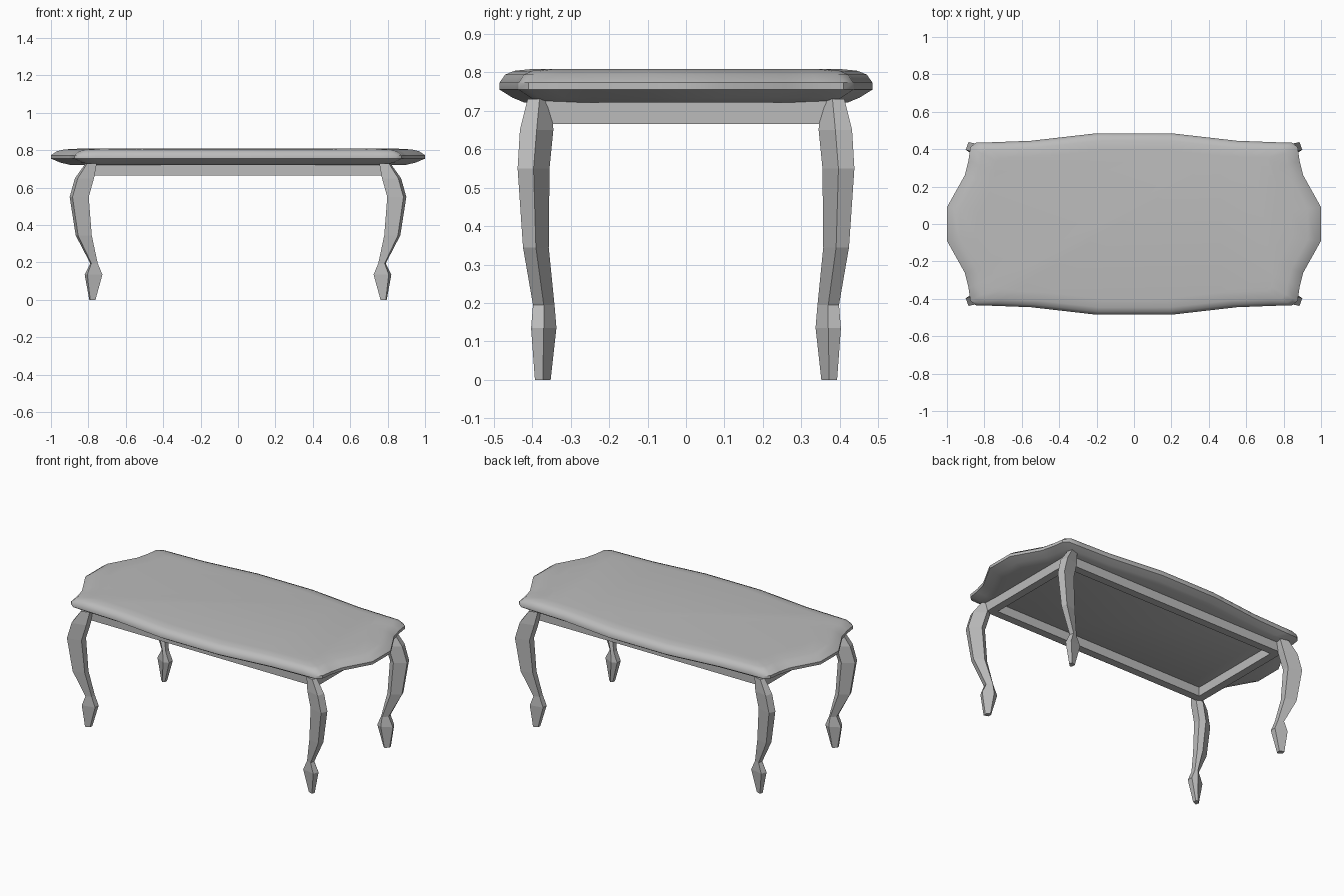
import bpy, bmesh, math

cube = bpy.data.objects.get("Cube")
if cube:
    bpy.data.objects.remove(cube, do_unlink=True)

GREY = (0.5, 0.5, 0.5, 1.0)
mat = bpy.data.materials.new("plain grey")
mat.use_nodes = True
mat.diffuse_color = GREY
mat.node_tree.nodes["Principled BSDF"].inputs["Base Color"].default_value = GREY


def loft(name, rings, smooth=None):
    """Skin closed rings of equal length and cap both ends."""
    bm = bmesh.new()
    loops = [[bm.verts.new(p) for p in ring] for ring in rings]
    n = len(loops[0])
    for low, high in zip(loops, loops[1:]):
        for i in range(n):
            j = (i + 1) % n
            bm.faces.new((low[i], low[j], high[j], high[i]))
    bm.faces.new(loops[0])
    bm.faces.new(loops[-1])
    bmesh.ops.recalc_face_normals(bm, faces=bm.faces)
    mesh = bpy.data.meshes.new(name)
    bm.to_mesh(mesh)
    bm.free()
    mesh.materials.append(mat)
    obj = bpy.data.objects.new(name, mesh)
    bpy.context.collection.objects.link(obj)
    if smooth:
        bpy.ops.object.select_all(action='DESELECT')
        obj.select_set(True)
        bpy.context.view_layer.objects.active = obj
        bpy.ops.object.shade_smooth_by_angle(angle=math.radians(smooth))
    return obj


# Tabletop: scalloped outline mirrored from one quarter, lofted through a soft edge
quarter = [(1.0, 0.09), (0.905, 0.26), (0.885, 0.34), (0.875, 0.41), (0.845, 0.435),
           (0.76, 0.437), (0.55, 0.445), (0.2, 0.485)]
half = quarter + [(-x, y) for x, y in reversed(quarter)]
outline = half + [(-x, -y) for x, y in half]
edge = [(0.722, 0.90, 0.87), (0.734, 0.95, 0.93), (0.755, 1, 1), (0.773, 1, 1),
        (0.794, 0.97, 0.97), (0.804, 0.93, 0.92), (0.809, 0.84, 0.82)]
loft("tabletop", [[(x * sx, y * sy, z) for x, y in outline] for z, sx, sy in edge], 40)

# Apron: four rails below the top
OUT_X, OUT_Y, THICK = 0.80, 0.365, 0.05


def rail(name, x0, x1, y0, y1):
    loft(name, [[(x0, y0, z), (x1, y0, z), (x1, y1, z), (x0, y1, z)] for z in (0.665, 0.73)])


for side, s in (("front", -1), ("back", 1)):
    rail(side + "_rail", -OUT_X, OUT_X, s * OUT_Y, s * (OUT_Y - THICK))
for side, s in (("left", 1), ("right", -1)):
    rail(side + "_rail", s * OUT_X, s * (OUT_X - THICK), -OUT_Y + THICK, OUT_Y - THICK)

# Cabriole legs: five-sided section following a curved outline
section = [(0, 0.75), (0.85, 1), (1, 0.5), (0.35, 0), (0, 0.2)]
stations = [  # height, inner x, outer x, inner y, outer y
    (0.0, 0.762, 0.795, 0.352, 0.393),
    (0.135, 0.725, 0.820, 0.337, 0.403),
    (0.195, 0.750, 0.790, 0.342, 0.398),
    (0.345, 0.782, 0.868, 0.357, 0.424),
    (0.55, 0.798, 0.900, 0.355, 0.438),
    (0.65, 0.770, 0.872, 0.345, 0.432),
    (0.73, 0.755, 0.815, 0.350, 0.412),
]
for y_name, sy in (("front", -1), ("back", 1)):
    for x_name, sx in (("left", 1), ("right", -1)):
        rings = [[(sx * (x0 + u * (x1 - x0)), sy * (y0 + v * (y1 - y0)), z)
                  for u, v in section] for z, x0, x1, y0, y1 in stations]
        loft(f"{y_name}_{x_name}_leg", rings)
